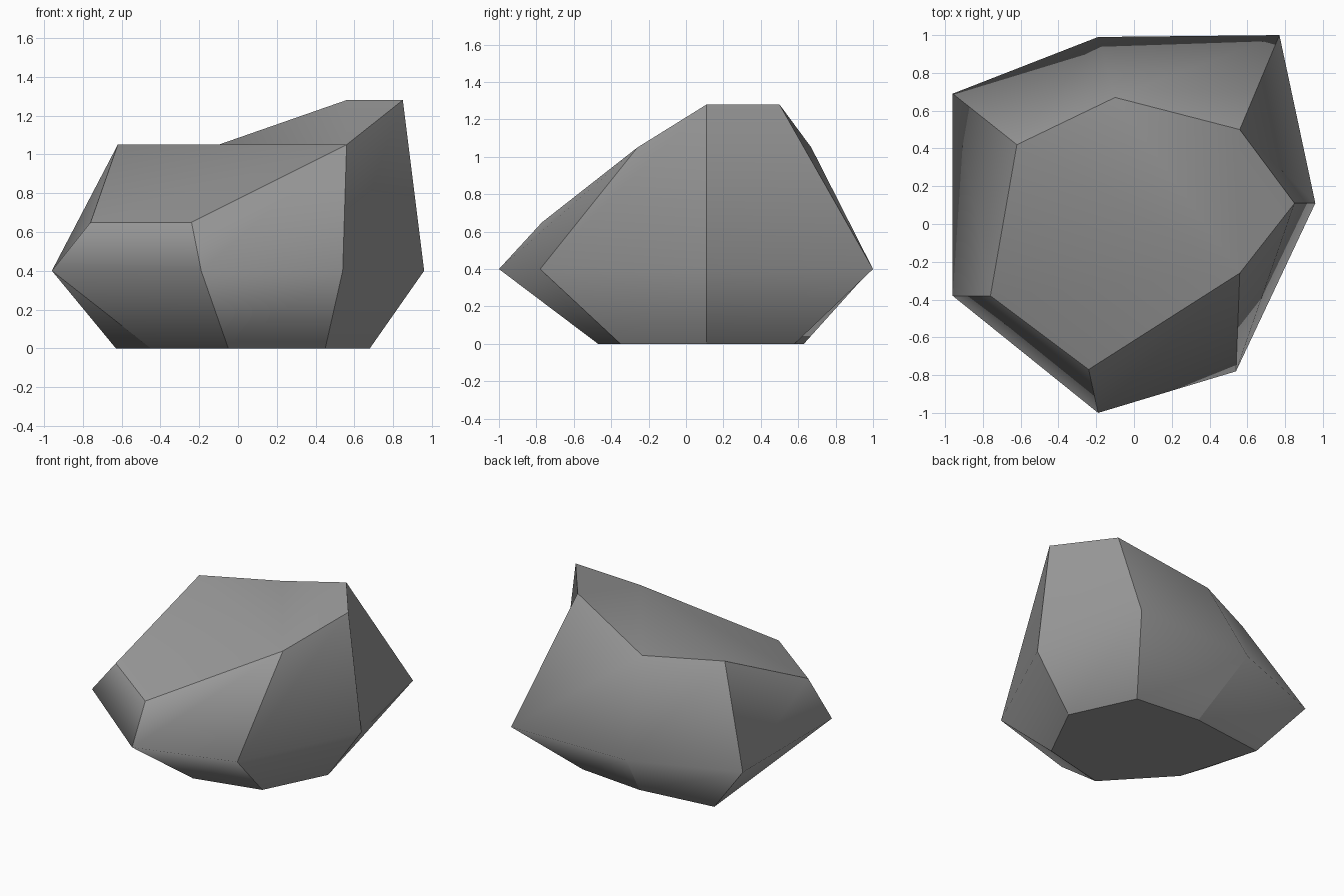
import bpy
import bmesh

# Remove the default object
default_cube = bpy.data.objects.get("Cube")
if default_cube:
    bpy.data.objects.remove(default_cube, do_unlink=True)


def make_material(name, colour):
    material = bpy.data.materials.new(name)
    material.use_nodes = True
    material.diffuse_color = colour
    shader = material.node_tree.nodes["Principled BSDF"]
    shader.inputs["Base Color"].default_value = colour
    shader.inputs["Roughness"].default_value = 0.9
    return material


stone_grey = make_material("stone grey", (0.33, 0.33, 0.33, 1))

# Plan outlines of the boulder, anticlockwise from the front-right corner
base_outline = [(-.45, -.04), (-.05, -.47), (.45, -.35), (.68, .11),
                (.46, .58), (-.05, .63), (-.63, .56)]
waist_outline = [(-.96, -.38), (-.19, -1), (.54, -.78), (.96, .11),
                 (.77, 1), (-.19, .99), (-.96, .69)]
crown_outline = [(-.76, -.38), (-.24, -.77), (.56, -.26), (.85, .11),
                 (.56, .5), (-.1, .67), (-.62, .42)]

# Heights of the three crown levels: front lip, middle shelf, rear peak
LIP, SHELF, PEAK = .65, 1.05, 1.28
crown_heights = [LIP, LIP, SHELF, PEAK, PEAK, SHELF, SHELF]
waist_height = .4

bm = bmesh.new()


def add_ring(outline, heights):
    return [bm.verts.new((x, y, z)) for (x, y), z in zip(outline, heights)]


sides = len(base_outline)
base = add_ring(base_outline, [0] * sides)
waist = add_ring(waist_outline, [waist_height] * sides)
crown = add_ring(crown_outline, crown_heights)

# Facets around the boulder, below and above the waist
for lower, upper in ((base, waist), (waist, crown)):
    for i in range(sides):
        j = (i + 1) % sides
        bm.faces.new((lower[i], lower[j], upper[j], upper[i]))

# Flat underside
bm.faces.new(base[::-1])

# Crown: front slope, level shelf and rear ramp
lip_right, lip_left, shelf_left, peak_left, peak_back, shelf_back, shelf_right = crown
crown_faces = [
    bm.faces.new((lip_right, lip_left, shelf_left, shelf_right)),
    bm.faces.new((shelf_right, shelf_left, shelf_back)),
    bm.faces.new((shelf_left, peak_left, peak_back, shelf_back)),
]
bmesh.ops.recalc_face_normals(bm, faces=bm.faces)

# Soft waist, soft crown folds and one soft back ridge; all other edges crisp
back_ridge = {waist[sides - 2], shelf_back}
for face in bm.faces:
    face.smooth = True
for edge in bm.edges:
    on_waist = all(v in waist for v in edge.verts)
    in_crown = all(f in crown_faces for f in edge.link_faces)
    edge.smooth = on_waist or in_crown or set(edge.verts) == back_ridge

mesh = bpy.data.meshes.new("boulder")
bm.to_mesh(mesh)
bm.free()
mesh.materials.append(stone_grey)
boulder = bpy.data.objects.new("boulder", mesh)
bpy.context.collection.objects.link(boulder)
